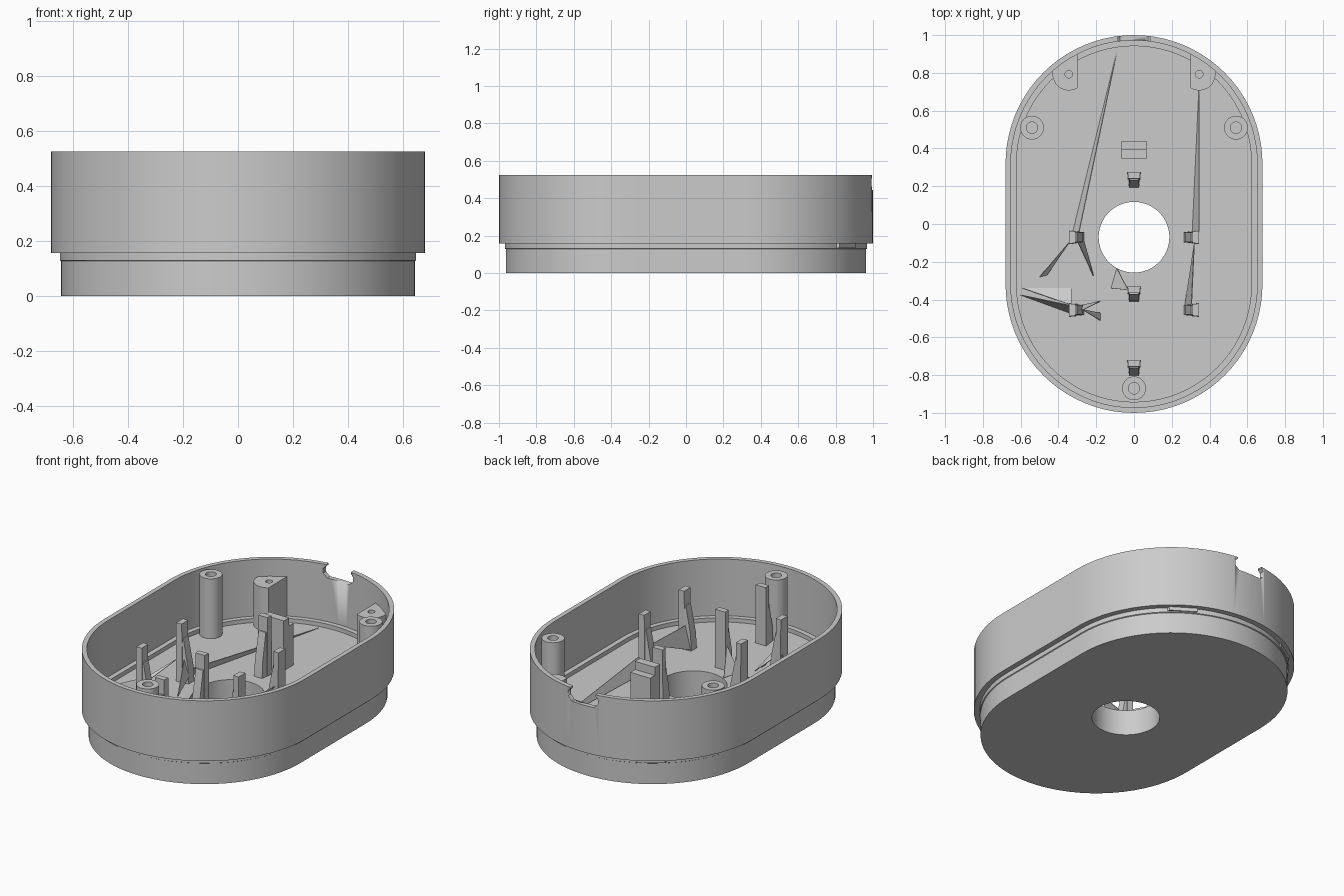
import bpy, bmesh, math
from mathutils import Vector

cube = bpy.data.objects.get("Cube")
if cube:
    bpy.data.objects.remove(cube, do_unlink=True)

grey = bpy.data.materials.new("grey_plastic")
grey.use_nodes = True
colour = (0.6, 0.6, 0.6, 1)
grey.diffuse_color = colour
grey.node_tree.nodes["Principled BSDF"].inputs["Base Color"].default_value = colour

FLOOR, RIM = 0.155, 0.525
SINK = FLOOR - 0.02   # parts start slightly inside the floor


def finish(name, bm, smooth=True):
    bmesh.ops.recalc_face_normals(bm, faces=bm.faces)
    mesh = bpy.data.meshes.new(name)
    bm.to_mesh(mesh)
    bm.free()
    ob = bpy.data.objects.new(name, mesh)
    bpy.context.collection.objects.link(ob)
    mesh.materials.append(grey)
    bpy.ops.object.select_all(action='DESELECT')
    ob.select_set(True)
    bpy.context.view_layer.objects.active = ob
    if smooth:
        bpy.ops.object.shade_smooth_by_angle(angle=math.radians(30))
    return ob


def loft(name, rings, closed=False):
    """Skin a list of equal-length point rings; close into a loop or cap the ends."""
    bm = bmesh.new()
    loops = [[bm.verts.new(p) for p in ring] for ring in rings]
    pairs = list(zip(loops, loops[1:]))
    if closed:
        pairs.append((loops[-1], loops[0]))
    else:
        bm.faces.new(loops[0])
        bm.faces.new(loops[-1])
    n = len(loops[0])
    for a, b in pairs:
        for i in range(n):
            j = (i + 1) % n
            bm.faces.new((a[i], a[j], b[j], b[i]))
    return finish(name, bm)


def densify(points, step):
    """Add points along the long sides of a closed outline."""
    out = []
    for a, b in zip(points, points[1:] + points[:1]):
        a, b = Vector(a), Vector(b)
        k = max(1, round((b - a).length / step))
        out += [a.lerp(b, i / k) for i in range(k)]
    return out


def stadium(r):
    pts = []
    for start, cy in ((0, 0.32), (math.pi, -0.32)):
        for i in range(41):
            t = start + math.pi * i / 40
            pts.append((r * math.cos(t), cy + r * math.sin(t)))
    return densify(pts, 0.06)


def circle_towards(outline, centre, r):
    """Circle whose points lie on the rays from its centre to the outline."""
    c = Vector(centre)
    return [c + (p - c).normalized() * r for p in outline]


def at(points, z):
    return [(p[0], p[1], z) for p in points]


def prism(name, points, lo, hi):
    return loft(name, [at(points, lo), at(points, hi)])


# Shell: stepped outside, ledge inside, thick floor with a round opening
profile = [(0.643, 0), (0.643, 0.127), (0.648, 0.13), (0.648, 0.157), (0.68, 0.157),
           (0.68, RIM), (0.652, RIM), (0.652, 0.18), (0.622, 0.18), (0.622, FLOOR)]
n_pts = len(stadium(0.68))
rings = []
for r, z in profile:
    base = stadium(0.68)
    # Offset the same points so that every ring has an equal count
    ring = []
    for p in base:
        cy = max(-0.32, min(0.32, p.y))
        d = Vector((p.x, p.y - cy)) * (r / 0.68)
        ring.append((d.x, cy + d.y))
    rings.append(at(ring, z))
opening = circle_towards(stadium(0.68), (0, -0.07), 0.187)
rings += [at(opening, FLOOR), at(opening, 0)]
shell = loft("shell", rings, closed=True)

# Cable notch in the back rim
half = [(0.085, 0.56), (0.085, 0.515), (0.1, 0.5), (0.1, 0.47), (0.075, 0.445)]
notch = half + [(-x, z) for x, z in reversed(half)]
cutter = loft("notch_cutter", [[(x, y, z) for x, z in notch] for y in (0.9, 1.1)])
cutter.hide_render = True
cut = shell.modifiers.new("notch", 'BOOLEAN')
cut.operation = 'DIFFERENCE'
cut.solver = 'EXACT'
cut.object = cutter
bpy.context.view_layer.objects.active = shell
bpy.ops.object.modifier_apply(modifier=cut.name)
bpy.data.objects.remove(cutter, do_unlink=True)

# Round screw posts with blind holes
for name, x, y in (("screw_post_left", 0.54, 0.51), ("screw_post_right", -0.54, 0.51),
                   ("screw_post_front", 0, -0.87)):
    def disc(r, z):
        return [(x + r * math.cos(math.tau * i / 32), y + r * math.sin(math.tau * i / 32), z)
                for i in range(32)]
    loft(name, [disc(0.063, SINK), disc(0.063, 0.52), disc(0.03, 0.52), disc(0.03, 0.3)])

# Flat-sided bosses growing out of the back wall
for side, label in ((1, "left"), (-1, "right")):
    cx, cy = 0.345, 0.793
    arc = [math.radians(-122 + 122 * i / 14) for i in range(15)]
    outline = [(cx + 0.086 * math.cos(t), cy + 0.086 * math.sin(t)) for t in arc]
    outline += [(0.431, 0.82), (0.3, 0.905)]
    outline = densify([(side * px, py) for px, py in outline], 0.02)
    hole = circle_towards(outline, (side * cx, cy), 0.02)
    loft("wall_boss_" + label, [at(outline, SINK), at(outline, 0.42),
                                at(hole, 0.42), at(hole, 0.3)])


# Stepped block behind the opening
def box(name, x0, x1, y0, y1, hi):
    return prism(name, [(x0, y0), (x1, y0), (x1, y1), (x0, y1)], SINK, hi)


box("block_tall_step", -0.067, 0.067, 0.345, 0.395, 0.46)
box("block_low_step", -0.067, 0.067, 0.395, 0.44, 0.41)


# Clip posts: a tall blade backed by a sloping gusset
def clip(name, x, y, dx, dy):
    out = Vector((dx, dy))
    side = Vector((-dy, dx))
    c = Vector((x, y))

    def quad(a, b, wa, wb, z):
        return at([c + out * a + side * wa, c + out * a - side * wa,
                   c + out * b - side * wb, c + out * b + side * wb], z)
    loft(name + "_blade", [quad(0.04, 0.0, 0.037, 0.033, SINK), quad(0.04, 0.005, 0.034, 0.03, 0.51)])
    loft(name + "_gusset", [quad(0.01, -0.042, 0.032, 0.027, SINK),
                            quad(0.01, -0.035, 0.03, 0.026, 0.25),
                            quad(0.01, -0.002, 0.027, 0.024, 0.42)])


for label, y in (("back", 0.235), ("middle", -0.37), ("front", -0.76)):
    clip("centre_clip_" + label, 0, y, 0, 1)
for side, label in ((1, "left"), (-1, "right")):
    for row, y in (("back", -0.07), ("front", -0.455)):
        clip(f"{label}_clip_{row}", side * 0.305, y, side, 0)

# Thin webs running from the clips down to the floor
webs = [
    [(-0.09, 0.91, 0.16), (-0.325, -0.05, 0.16), (-0.29, -0.04, 0.22)],
    [(-0.5, -0.28, 0.16), (-0.46, -0.27, 0.16), (-0.33, -0.08, 0.3)],
    [(-0.215, -0.275, 0.16), (-0.3, -0.09, 0.3), (-0.265, -0.09, 0.2)],
    [(0.345, 0.72, 0.16), (0.31, -0.04, 0.16), (0.345, -0.04, 0.25)],
    [(0.32, -0.1, 0.3), (0.27, -0.43, 0.16), (0.305, -0.43, 0.3)],
    [(-0.59, -0.34, 0.16), (-0.33, -0.34, 0.16), (-0.33, -0.43, 0.2)],
    [(-0.6, -0.375, 0.16), (-0.34, -0.43, 0.3), (-0.34, -0.47, 0.16)],
    [(-0.18, -0.41, 0.16), (-0.28, -0.43, 0.25), (-0.28, -0.46, 0.3)],
    [(-0.18, -0.51, 0.16), (-0.18, -0.47, 0.16), (-0.28, -0.45, 0.3)],
    [(-0.09, -0.235, 0.16), (-0.12, -0.34, 0.16), (-0.03, -0.35, 0.3)],
]
for i, tri in enumerate(webs):
    bm = bmesh.new()
    bm.faces.new([bm.verts.new(p) for p in tri])
    web = finish(f"web_{i + 1}", bm, smooth=False)
    thick = web.modifiers.new("thickness", 'SOLIDIFY')
    thick.thickness = 0.004
    thick.offset = 0
